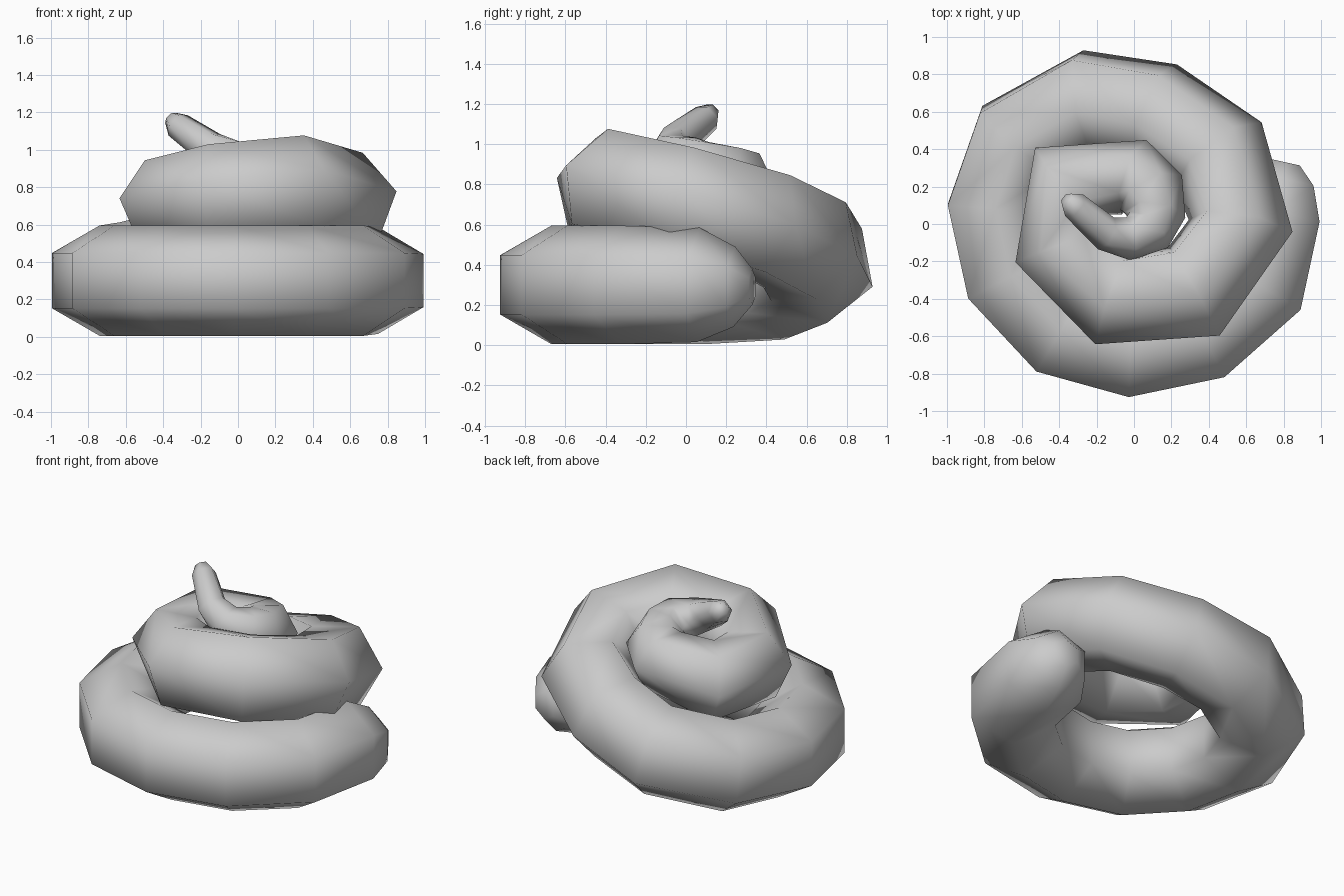
import bpy, bmesh
from math import sin, cos, radians
from mathutils import Vector

SIDES = 6
# coil path from the fat outer end to the thin tip: x, y, z, radius, roll
PATH = [
    (0.81, 0.33, 0.29, 0.09, 0), (0.79, 0.24, 0.29, 0.20, 0),
    (0.75, 0.06, 0.30, 0.285, 0), (0.67, -0.33, 0.30, 0.295, 0),
    (0.37, -0.59, 0.30, 0.295, 0), (-0.02, -0.67, 0.30, 0.295, 0),
    (-0.39, -0.57, 0.30, 0.295, 0), (-0.66, -0.28, 0.30, 0.295, 0),
    (-0.74, 0.09, 0.30, 0.295, 0), (-0.62, 0.45, 0.32, 0.295, -3),
    (-0.25, 0.65, 0.40, 0.30, -8), (0.11, 0.59, 0.50, 0.295, -18),
    (0.45, 0.37, 0.61, 0.29, -28), (0.57, -0.01, 0.72, 0.285, -42),
    (0.32, -0.36, 0.785, 0.295, -52), (-0.11, -0.39, 0.76, 0.28, -45),
    (-0.40, -0.12, 0.715, 0.25, -36), (-0.36, 0.23, 0.73, 0.245, -30),
    (0.00, 0.25, 0.78, 0.21, -30), (0.09, 0.17, 0.83, 0.19, -30),
    (0.11, 0.05, 0.88, 0.165, -30), (0.08, -0.03, 0.92, 0.14, -30),
    (-0.03, -0.08, 0.95, 0.115, -30), (-0.15, -0.05, 1.01, 0.095, -30),
    (-0.32, 0.10, 1.13, 0.075, -30), (-0.36, 0.13, 1.17, 0.04, -30),
]

# sweep a hexagonal section along the path
bm = bmesh.new()
pts = [Vector(p[:3]) for p in PATH]
rings = []
for i, (x, y, z, r, roll) in enumerate(PATH):
    a = (pts[i] - pts[max(i - 1, 0)]).normalized()
    b = (pts[min(i + 1, len(pts) - 1)] - pts[i]).normalized()
    t = (a + b).normalized()
    out = Vector((-t.y, t.x, 0)).normalized()   # outward side of the clockwise coil
    up = out.cross(t)
    if up.z < 0:
        up.negate()
    ring = []
    for k in range(SIDES):
        ang = radians(30 - roll + 360 * k / SIDES)
        ring.append(bm.verts.new(pts[i] + r * (out * cos(ang) + up * sin(ang))))
    rings.append(ring)
for r0, r1 in zip(rings, rings[1:]):
    for k in range(SIDES):
        n = (k + 1) % SIDES
        bm.faces.new((r0[k], r0[n], r1[n], r1[k]))

# close both ends
bm.faces.new(rings[0])
bm.faces.new(rings[-1])
bmesh.ops.recalc_face_normals(bm, faces=bm.faces)
for f in bm.faces:
    f.smooth = True

mesh = bpy.data.meshes.new("coil")
bm.to_mesh(mesh)
bm.free()
coil = bpy.data.objects.new("coil", mesh)
bpy.context.collection.objects.link(coil)
